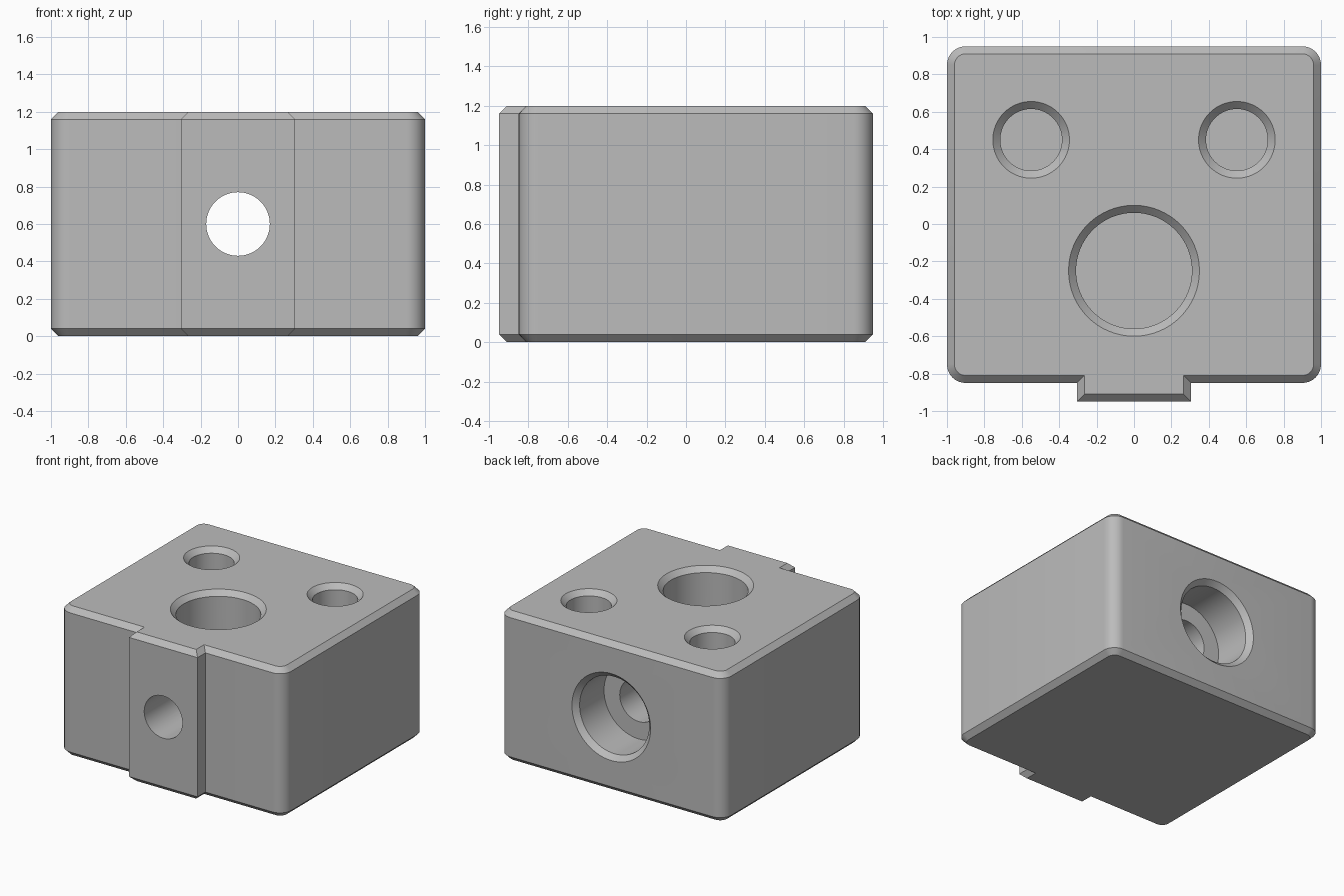
import bpy, bmesh, math
from mathutils import Matrix, Vector

if "Cube" in bpy.data.objects:
    bpy.data.objects.remove(bpy.data.objects["Cube"], do_unlink=True)

CHAMFER = 0.04
HEIGHT = 1.2
BACK, FRONT, KEY_FRONT = 0.95, -0.85, -0.95
KEY_HALF = 0.305
CORNER = 0.1

grey = bpy.data.materials.new("machined grey")
grey.use_nodes = True
colour = (0.5, 0.5, 0.5, 1)
grey.diffuse_color = colour
grey.node_tree.nodes["Principled BSDF"].inputs["Base Color"].default_value = colour


def make_object(name, bm):
    bmesh.ops.recalc_face_normals(bm, faces=bm.faces)
    mesh = bpy.data.meshes.new(name)
    bm.to_mesh(mesh)
    bm.free()
    mesh.materials.append(grey)
    obj = bpy.data.objects.new(name, mesh)
    bpy.context.collection.objects.link(obj)
    return obj


def skin(bm, rings):
    """Join equal rings of points into a closed solid."""
    loops = [[bm.verts.new(p) for p in ring] for ring in rings]
    n = len(loops[0])
    for a, b in zip(loops, loops[1:]):
        for i in range(n):
            j = (i + 1) % n
            bm.faces.new((a[i], a[j], b[j], b[i]))
    bm.faces.new(loops[0][::-1])
    bm.faces.new(loops[-1])


def outline(inset, z):
    """Rounded block outline with a square key on the front edge."""
    right_half = [(KEY_HALF - inset, KEY_FRONT + inset),
                  (KEY_HALF - inset, FRONT + inset)]
    for cy, start in ((FRONT + CORNER, -90), (BACK - CORNER, 0)):
        for k in range(9):
            a = math.radians(start + 90 * k / 8)
            r = CORNER - inset
            right_half.append((1 - CORNER + r * math.cos(a), cy + r * math.sin(a)))
    points = right_half + [(-x, y) for x, y in reversed(right_half)]
    return [(x, y, z) for x, y in points]


def bore_cutter(name, profile, matrix, segments=64):
    """Turn a (radius, height) profile about its axis and place it."""
    bm = bmesh.new()
    rings = []
    for r, h in profile:
        angles = [2 * math.pi * k / segments for k in range(segments)]
        rings.append([matrix @ Vector((r * math.cos(a), r * math.sin(a), h))
                      for a in angles])
    skin(bm, rings)
    obj = make_object(name, bm)
    obj.hide_render = True
    return obj


def chamfered_mouth(r):
    return [(r + CHAMFER + 0.02, 0.02), (r, -CHAMFER)]


# Block with chamfered top and bottom edges
bm = bmesh.new()
skin(bm, [outline(CHAMFER, 0), outline(0, CHAMFER),
          outline(0, HEIGHT - CHAMFER), outline(CHAMFER, HEIGHT)])
block = make_object("keyed_block", bm)

# Blind holes in the top
cutters = []
for name, x, y, r, depth in (("large_bore", 0, -0.25, 0.31, 0.8),
                             ("left_hole", 0.55, 0.45, 0.165, 0.6),
                             ("right_hole", -0.55, 0.45, 0.165, 0.6)):
    cutters.append(bore_cutter(name, chamfered_mouth(r) + [(r, -depth)],
                               Matrix.Translation((x, y, HEIGHT))))

# Counterbored passage from back to front
passage = chamfered_mouth(0.31) + [(0.31, -0.35), (0.17, -0.35), (0.17, -2.1)]
cutters.append(bore_cutter("cross_passage", passage,
                           Matrix.Translation((0, BACK, HEIGHT / 2))
                           @ Matrix.Rotation(-math.pi / 2, 4, "X")))

# Cut the holes, then tidy up
bpy.ops.object.select_all(action="DESELECT")
bpy.context.view_layer.objects.active = block
block.select_set(True)
for cutter in cutters:
    mod = block.modifiers.new(cutter.name, "BOOLEAN")
    mod.operation = "DIFFERENCE"
    mod.solver = "EXACT"
    mod.object = cutter
    bpy.ops.object.modifier_apply(modifier=mod.name)
    bpy.data.objects.remove(cutter, do_unlink=True)

bpy.ops.object.shade_smooth_by_angle(angle=math.radians(30))
